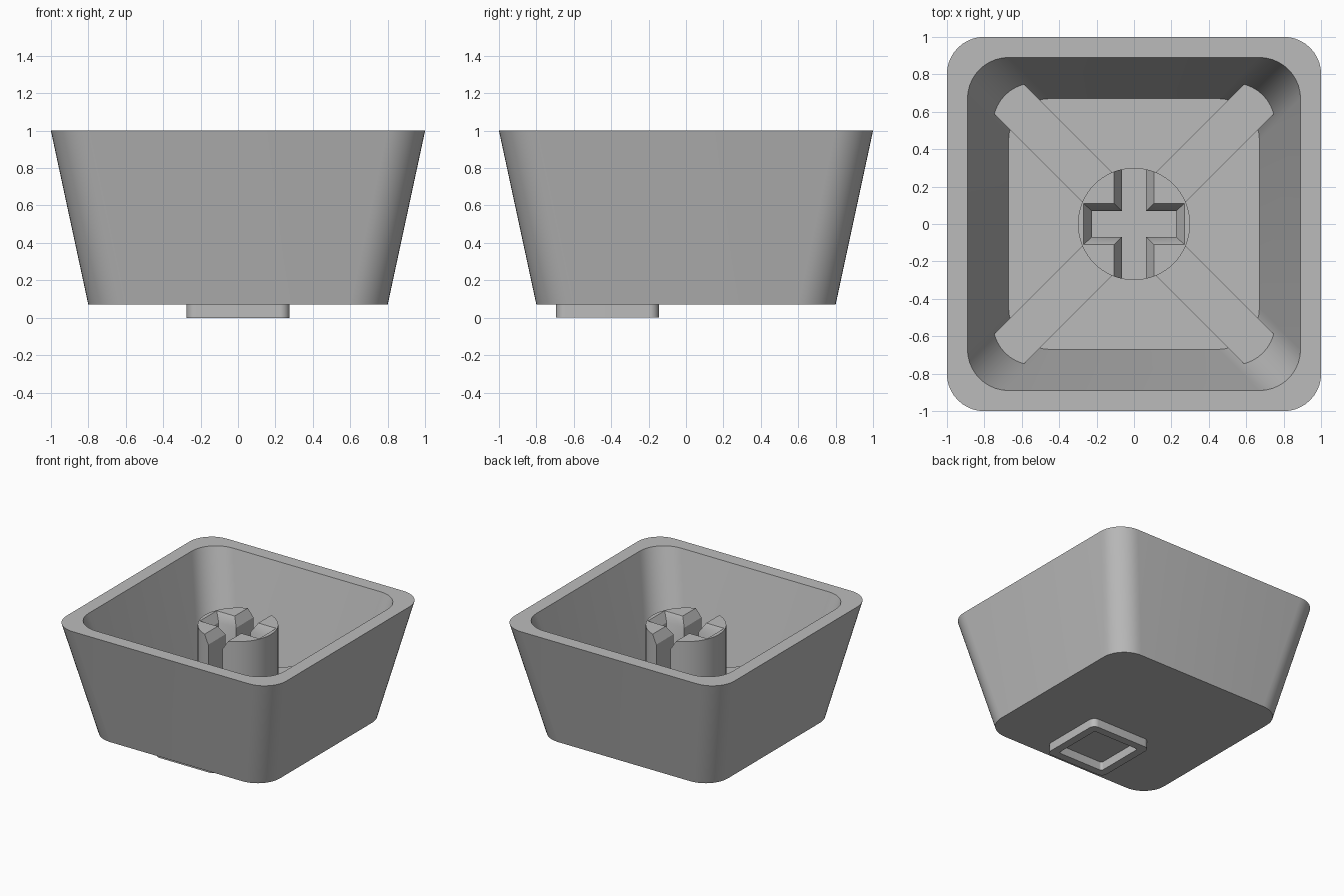
import bpy, bmesh, math
from mathutils import Matrix

cube = bpy.data.objects.get("Cube")
if cube:
    bpy.data.objects.remove(cube)

GREY = (0.5, 0.5, 0.5, 1)
plastic = bpy.data.materials.new("grey_plastic")
plastic.use_nodes = True
plastic.diffuse_color = GREY
plastic.node_tree.nodes["Principled BSDF"].inputs["Base Color"].default_value = GREY


def rounded_rect(hx, hy, r, z, cy=0, steps=10):
    """Points round a rectangle with rounded corners; r = 0 gives four points."""
    n = steps if r else 0
    points = []
    for q, (sx, sy) in enumerate([(1, 1), (-1, 1), (-1, -1), (1, -1)]):
        for i in range(n + 1):
            a = math.pi / 2 * (q + (i / n if n else 0))
            points.append((sx * (hx - r) + r * math.cos(a),
                           cy + sy * (hy - r) + r * math.sin(a), z))
    return points


def loft(name, rings, closed=False):
    """Skin a list of rings, either capped at both ends or joined into a loop."""
    bm = bmesh.new()
    loops = [[bm.verts.new(p) for p in ring] for ring in rings]
    pairs = list(zip(loops, loops[1:]))
    if closed:
        pairs.append((loops[-1], loops[0]))
    else:
        bm.faces.new(loops[0])
        bm.faces.new(loops[-1])
    for low, high in pairs:
        for i in range(len(low)):
            j = (i + 1) % len(low)
            bm.faces.new((low[i], low[j], high[j], high[i]))
    return finish(name, bm)


def finish(name, bm):
    bmesh.ops.recalc_face_normals(bm, faces=bm.faces)
    mesh = bpy.data.meshes.new(name)
    bm.to_mesh(mesh)
    bm.free()
    mesh.materials.append(plastic)
    obj = bpy.data.objects.new(name, mesh)
    bpy.context.collection.objects.link(obj)
    return obj


def activate(obj):
    bpy.ops.object.select_all(action="DESELECT")
    obj.select_set(True)
    bpy.context.view_layer.objects.active = obj


def cut(obj, cutter):
    cutter.hide_render = True
    activate(obj)
    mod = obj.modifiers.new("slot", "BOOLEAN")
    mod.operation = "DIFFERENCE"
    mod.solver = "EXACT"
    mod.object = cutter
    bpy.ops.object.modifier_apply(modifier=mod.name)
    bpy.data.objects.remove(cutter)


FLOOR, BASE, RIB_TOP, STEM_TOP = 0.13, 0.07, 0.46, 0.89

# Tapered hollow shell, open at the top
shell = loft("shell", [
    rounded_rect(0.67, 0.67, 0.22, FLOOR),
    rounded_rect(0.89, 0.89, 0.22, 1),
    rounded_rect(1, 1, 0.2, 1),
    rounded_rect(0.8, 0.8, 0.2, BASE),
])

# Round stem with a chamfered cross slot, open at front and back
bm = bmesh.new()
bmesh.ops.create_cone(bm, cap_ends=True, segments=64, radius1=0.3, radius2=0.3,
                      depth=STEM_TOP - 0.1,
                      matrix=Matrix.Translation((0, 0, (STEM_TOP + 0.1) / 2)))
stem = finish("stem", bm)
SLOT_FLOOR, CHAMFER = 0.42, 0.07
for hx, hy, gx, gy in [(0.225, 0.07, 0.045, 0.04), (0.065, 0.4, 0.042, 0)]:
    cutter = loft("slot_cutter", [
        rounded_rect(hx, hy, 0, SLOT_FLOOR),
        rounded_rect(hx, hy, 0, STEM_TOP - CHAMFER),
        rounded_rect(hx + 2 * gx, hy + 2 * gy, 0, STEM_TOP + CHAMFER),
    ])
    cut(stem, cutter)

# Four diagonal ribs from the stem to the shell corners
ribs = []
for i in range(4):
    bm = bmesh.new()
    size = Matrix.Diagonal((0.77, 0.226, RIB_TOP - 0.1, 1))
    place = Matrix.Translation((0.635, 0, (RIB_TOP + 0.1) / 2))
    turn = Matrix.Rotation(math.radians(45 + 90 * i), 4, "Z")
    bmesh.ops.create_cube(bm, size=1, matrix=turn @ place @ size)
    ribs.append(finish(f"rib_{i + 1}", bm))

# Raised rounded frame under the base
frame = loft("underside_frame", [
    rounded_rect(0.275, 0.275, 0.05, BASE + 0.01, cy=-0.42),
    rounded_rect(0.275, 0.275, 0.05, 0, cy=-0.42),
    rounded_rect(0.21, 0.21, 0.02, 0, cy=-0.42),
    rounded_rect(0.21, 0.21, 0.02, BASE + 0.01, cy=-0.42),
], closed=True)

# Smooth the rounded corners, keep the rims crisp
for obj in [shell, stem, frame]:
    activate(obj)
    bpy.ops.object.shade_smooth_by_angle(angle=math.radians(30))
